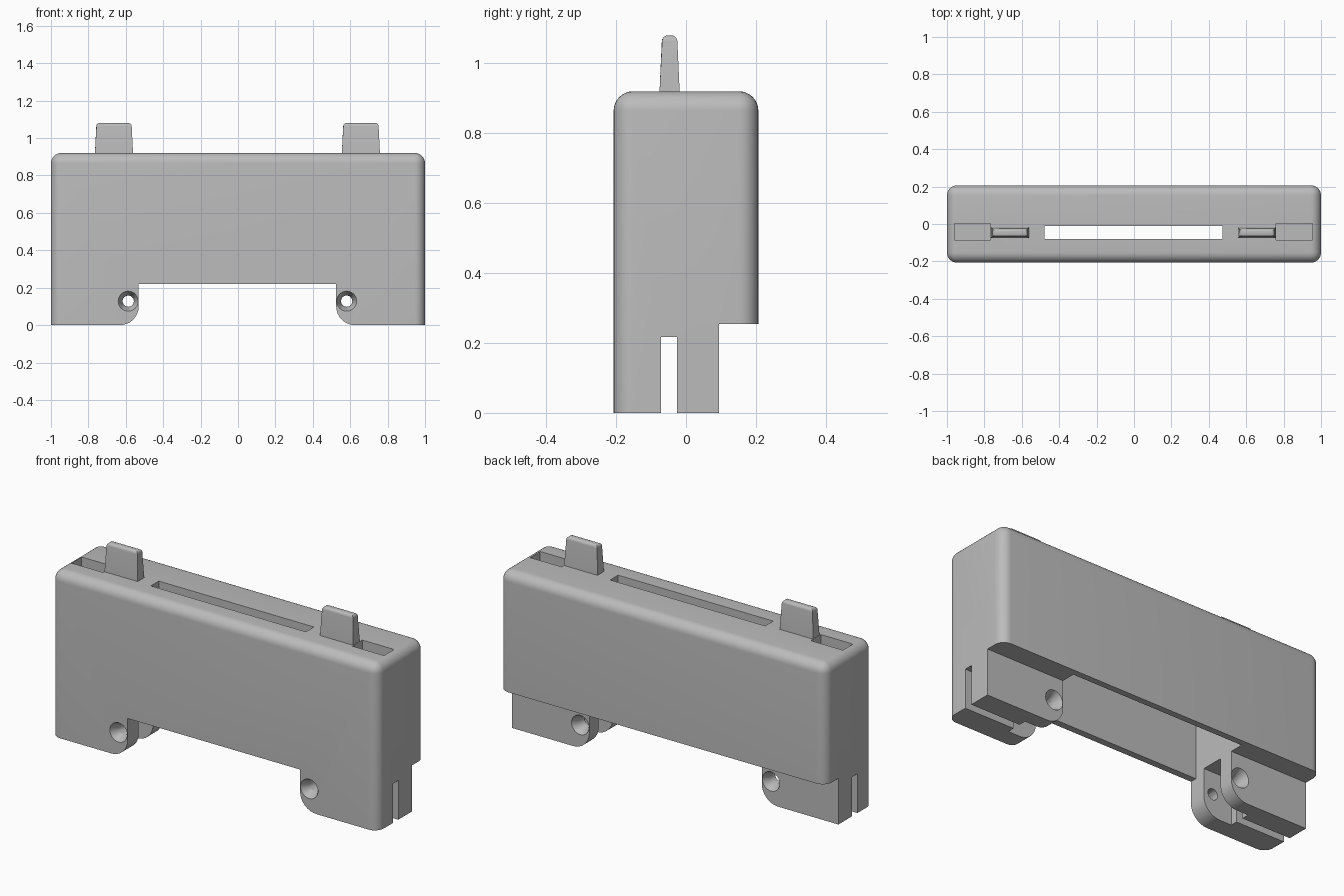
import bpy, bmesh
from math import sin, cos, pi
from mathutils import Matrix, Vector

if "Cube" in bpy.data.objects:
    bpy.data.objects.remove(bpy.data.objects["Cube"], do_unlink=True)

grey = bpy.data.materials.new("plain grey")
grey.use_nodes = True
grey.diffuse_color = (0.5, 0.5, 0.5, 1)
grey.node_tree.nodes["Principled BSDF"].inputs["Base Color"].default_value = grey.diffuse_color

SHIFT = -0.003     # the openings sit slightly off centre
INNER = 0.528      # inner face of each foot
Y_MID = -0.047     # plane of the levers and foot slots


def finish(name, bm):
    bmesh.ops.recalc_face_normals(bm, faces=bm.faces)
    mesh = bpy.data.meshes.new(name)
    bm.to_mesh(mesh)
    bm.free()
    mesh.materials.append(grey)
    obj = bpy.data.objects.new(name, mesh)
    bpy.context.collection.objects.link(obj)
    return obj


def box_mesh(x, y, z):
    bm = bmesh.new()
    bmesh.ops.create_cube(bm, size=1)
    for v in bm.verts:
        v.co = [lo + (c + 0.5) * (hi - lo) for c, (lo, hi) in zip(v.co, (x, y, z))]
    return bm


def box(name, x, y, z):
    return finish(name, box_mesh(x, y, z))


def cone(name, x, z, y0, y1, r0, r1):
    # round cutter running along y
    bm = bmesh.new()
    place = Matrix.Translation((x, (y0 + y1) / 2, z)) @ Matrix.Rotation(-pi / 2, 4, "X")
    bmesh.ops.create_cone(bm, cap_ends=True, segments=32, radius1=r0, radius2=r1,
                          depth=y1 - y0, matrix=place)
    return finish(name, bm)


def cut(target, cutter):
    mod = target.modifiers.new("cut", "BOOLEAN")
    mod.operation = "DIFFERENCE"
    mod.solver = "EXACT"
    mod.object = cutter
    bpy.context.view_layer.objects.active = target
    bpy.ops.object.modifier_apply(modifier=mod.name)
    bpy.data.objects.remove(cutter, do_unlink=True)


def smooth(obj):
    bpy.ops.object.select_all(action="DESELECT")
    obj.select_set(True)
    bpy.context.view_layer.objects.active = obj
    bpy.ops.object.shade_smooth_by_angle(angle=0.6)


# Case with rounded upright and top edges
bm = box_mesh((-1, 1), (-0.207, 0.207), (0, 0.92))
rounded = [e for e in bm.edges if max(v.co.z for v in e.verts) > 0.5]
bmesh.ops.bevel(bm, geom=rounded, offset=0.055, segments=8, profile=0.5, affect="EDGES")
case = finish("case", bm)

# Step along the lower back
cut(case, box("step_cutter", (-2, 2), (0.095, 1), (-1, 0.255)))

# Gap between the feet, with rounded foot corners
radius = 0.1
half = [(INNER, 0.22)]
for i in range(9):
    a = pi / 2 * i / 8
    half.append((INNER - radius + 2 * radius - radius * (1 - cos(a)) * -1 - radius, radius * (1 - sin(a))))
half.append((INNER + radius, -0.1))
outline = half + [(-x, z) for x, z in reversed(half)]
bm = bmesh.new()
face = bm.faces.new([bm.verts.new((x + SHIFT, -0.5, z)) for x, z in outline])
side = bmesh.ops.extrude_face_region(bm, geom=[face])["geom"]
bmesh.ops.translate(bm, vec=Vector((0, 1, 0)),
                    verts=[g for g in side if isinstance(g, bmesh.types.BMVert)])
cut(case, finish("gap_cutter", bm))

# Hollow inside and the long top slot
cut(case, box("hollow_cutter", (-INNER + SHIFT, INNER + SHIFT), (-0.17, 0.172), (-0.1, 0.86)))
cut(case, box("top_slot_cutter", (-0.478, 0.472), (-0.08, -0.01), (0.8, 1)))

# Narrow groove through both feet
cut(case, box("groove_cutter", (-2, 2), (-0.071, -0.026), (-0.1, 0.217)))


def span(s, a, b):
    return sorted((s * a + SHIFT, s * b + SHIFT))


for s, label in ((1, "left"), (-1, "right")):
    # Wide fork and countersunk pin hole in the foot
    cut(case, box("fork_cutter", span(s, 0.5, 0.7), (-0.11, 0.015), (-0.1, 0.25)))
    x = s * 0.584 + SHIFT
    cut(case, cone("hole_cutter", x, 0.128, -0.3, 0.2, 0.03, 0.03))
    cut(case, cone("front_sink_cutter", x, 0.128, -0.208, -0.16, 0.054, 0.029))
    cut(case, cone("back_sink_cutter", x, 0.128, 0.048, 0.096, 0.029, 0.054))
    # Slot beside the lever
    cut(case, box("lever_slot_cutter", span(s, 0.763, 0.957), (-0.086, 0.002), (0.78, 1)))

    # Tapered lever with softened top
    bm = box_mesh(span(s, 0.558, 0.762), (Y_MID - 0.029, Y_MID + 0.029), (0.915, 1.08))
    mid = s * 0.66 + SHIFT
    for v in bm.verts:
        if v.co.z > 1:
            v.co.x = mid + (v.co.x - mid) * 0.92
            v.co.y = Y_MID + (v.co.y - Y_MID) * 0.74
    tops = [e for e in bm.edges if all(v.co.z > 1 for v in e.verts)]
    bmesh.ops.bevel(bm, geom=tops, offset=0.016, segments=5, profile=0.5, affect="EDGES")
    smooth(finish(label + "_lever", bm))

smooth(case)
